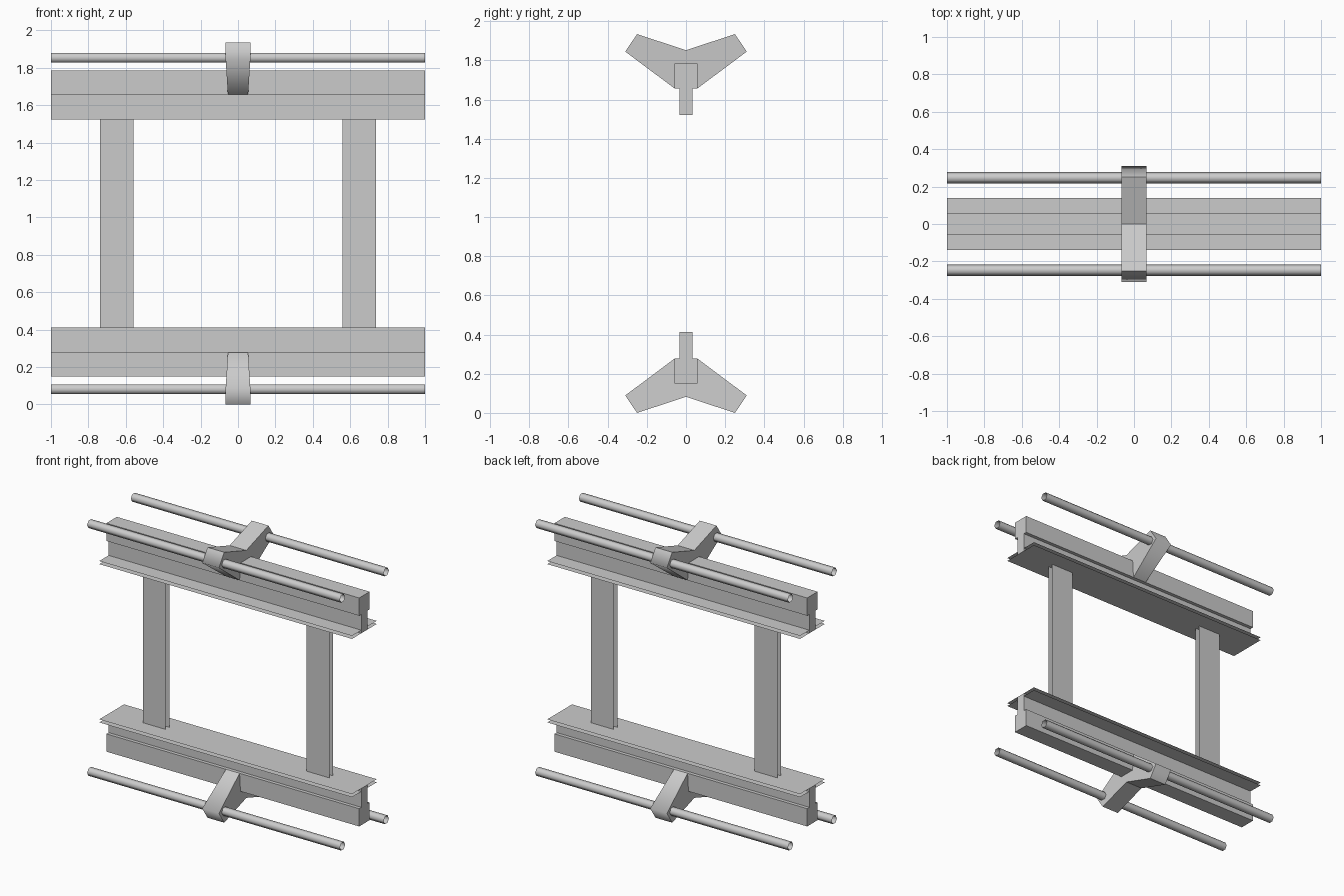
import bpy, bmesh
from math import sin, cos, tau

default = bpy.data.objects.get("Cube")
if default:
    bpy.data.objects.remove(default)

MID = 0.967  # height of the mirror plane between the two rails

grey = bpy.data.materials.new("plain_grey")
grey.use_nodes = True
colour = (0.6, 0.6, 0.6, 1)
grey.diffuse_color = colour
grey.node_tree.nodes["Principled BSDF"].inputs["Base Color"].default_value = colour


def finish(name, bm):
    bmesh.ops.recalc_face_normals(bm, faces=bm.faces)
    mesh = bpy.data.meshes.new(name)
    bm.to_mesh(mesh)
    bm.free()
    mesh.materials.append(grey)
    obj = bpy.data.objects.new(name, mesh)
    bpy.context.collection.objects.link(obj)
    return obj


def prism(name, profile, widths, capped=True, smooth=()):
    """Span a (y, z) profile along x, with a half width at each point."""
    bm = bmesh.new()
    ends = [[bm.verts.new((side * w, y, z)) for (y, z), w in zip(profile, widths)]
            for side in (-1, 1)]
    n = len(profile)
    for i in range(n):
        j = (i + 1) % n
        face = bm.faces.new((ends[0][i], ends[0][j], ends[1][j], ends[1][i]))
        face.smooth = i in smooth
    if capped:
        for end in ends:
            cap = bm.faces.new(end)
            for edge in cap.edges:
                edge.smooth = False
    # Keep a crease wherever a smooth face meets a flat one
    for edge in bm.edges:
        if any(not f.smooth for f in edge.link_faces):
            edge.smooth = False
    return finish(name, bm)


def sheet_pair(name, lo, hi, axis):
    """Two parallel sheets facing away from each other, open at the sides."""
    bm = bmesh.new()
    bmesh.ops.create_cube(bm, size=1)
    for v in bm.verts:
        v.co = [a + (c + 0.5) * (b - a) for a, b, c in zip(lo, hi, v.co)]
    bm.normal_update()
    sides = [f for f in bm.faces if abs(f.normal[axis]) < 0.5]
    bmesh.ops.delete(bm, geom=sides, context='FACES_ONLY')
    mesh = bpy.data.meshes.new(name)
    bm.to_mesh(mesh)
    bm.free()
    mesh.materials.append(grey)
    bpy.context.collection.objects.link(bpy.data.objects.new(name, mesh))


def mirrored(half):
    """Complete a profile with its reflection across y = 0."""
    return half + [(-y, z) for y, z in reversed(half) if y]


for level, s in (("upper", 1), ("lower", -1)):
    def at(h):
        return MID + s * h

    # Rail: wide head on a narrower web
    rail = mirrored([(0.034, at(0.555)), (0.034, at(0.69)),
                     (0.059, at(0.69)), (0.059, at(0.817))])
    prism(level + "_rail", rail, [1] * len(rail))

    # Thin flange on the inner edge of the web
    z0, z1 = sorted((at(0.555), at(0.577)))
    sheet_pair(level + "_flange", (-1, -0.14, z0), (1, 0.14, z1), 2)

    # V-shaped bracket, narrower where it grips the rail
    vee = mirrored([(0, at(0.885)), (0.25, at(0.967)),
                    (0.31, at(0.878)), (0.059, at(0.69))])
    w = 0.066
    prism(level + "_bracket", vee, [w, w, w, 0.054, 0.054, w, w], smooth=(1, 2, 4, 5))

    # Hollow rods carried by the bracket arms
    for side, y in (("front", -0.247), ("back", 0.247)):
        ring = [(y + 0.03 * cos(tau * i / 6), at(0.886) + 0.03 * sin(tau * i / 6))
                for i in range(6)]
        prism(f"{level}_{side}_rod", ring, [1] * 6, capped=False, smooth=range(6))

# Posts joining the two rails
for side, x in (("left", 0.648), ("right", -0.648)):
    sheet_pair(side + "_post", (x - 0.09, -0.02, MID - 0.555),
               (x + 0.09, 0.02, MID + 0.555), 1)
